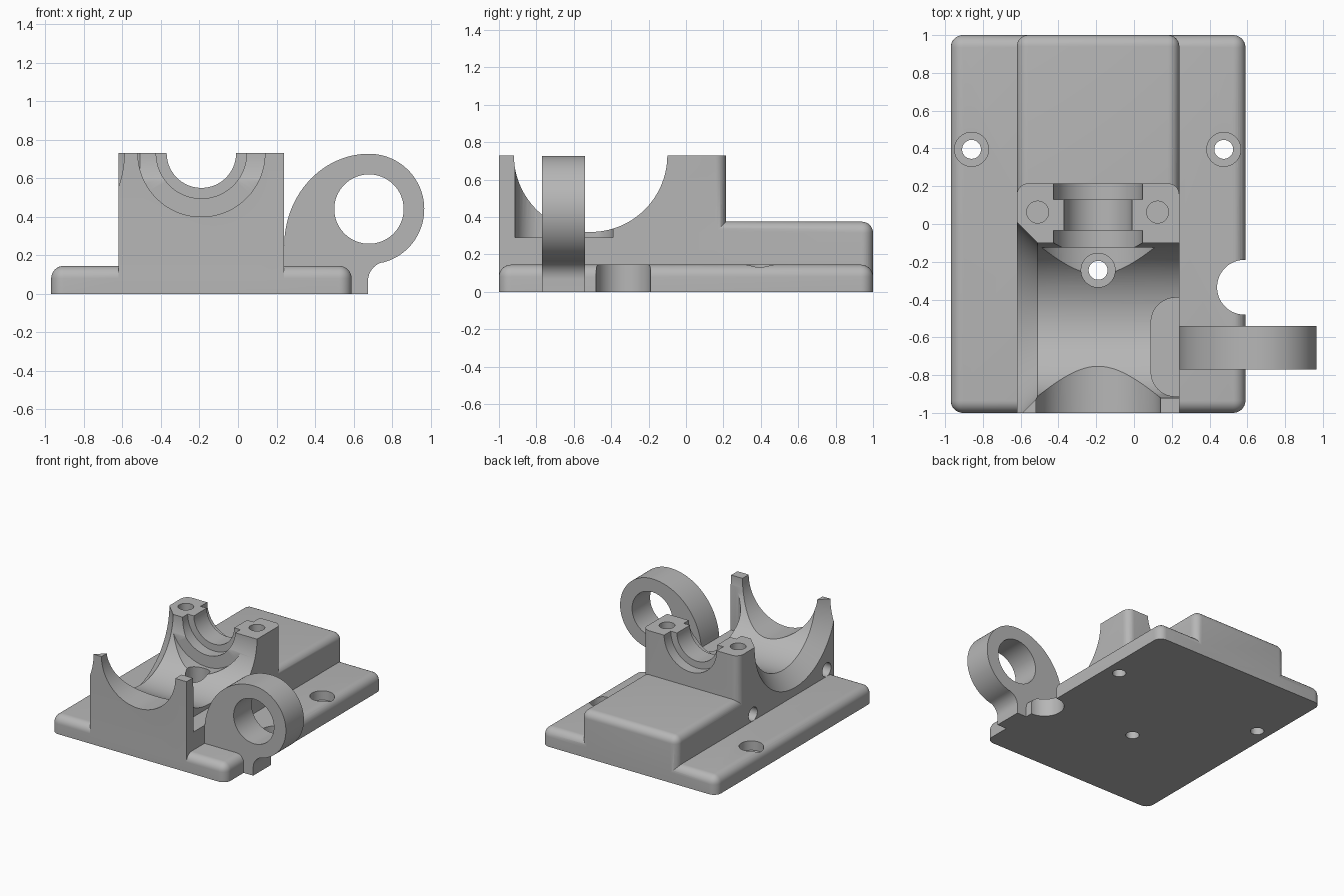
import bpy
import bmesh
from math import cos, sin, pi, radians
from mathutils import Vector

cube = bpy.data.objects.get("Cube")
if cube:
    bpy.data.objects.remove(cube, do_unlink=True)

grey = bpy.data.materials.new("plain_grey")
grey.use_nodes = True
grey.diffuse_color = (0.47, 0.47, 0.47, 1)
grey.node_tree.nodes["Principled BSDF"].inputs["Base Color"].default_value = (0.47, 0.47, 0.47, 1)


def finish(name, bm):
    bmesh.ops.recalc_face_normals(bm, faces=bm.faces[:])
    mesh = bpy.data.meshes.new(name)
    bm.to_mesh(mesh)
    bm.free()
    mesh.materials.append(grey)
    obj = bpy.data.objects.new(name, mesh)
    bpy.context.collection.objects.link(obj)
    return obj


def box(name, lo, hi, radius=0, rule=None):
    """Box whose edges picked by rule(midpoint fraction, direction) are rounded."""
    bm = bmesh.new()
    bmesh.ops.create_cube(bm, size=1)
    lo, hi = Vector(lo), Vector(hi)
    picked = []
    if rule:
        for e in bm.edges:
            a, b = (v.co for v in e.verts)
            if rule((a + b) / 2, b - a):
                picked.append(e)
    for v in bm.verts:
        v.co = Vector(l + (c + 0.5) * (h - l) for l, h, c in zip(lo, hi, v.co))
    if picked:
        bmesh.ops.bevel(bm, geom=picked, offset=radius, segments=8,
                        profile=0.5, affect='EDGES', clamp_overlap=True)
    return finish(name, bm)


def lathe(name, centre, axis, profile, sides=96):
    """Closed turned solid; profile lists (position on axis, radius)."""
    bm = bmesh.new()
    i = "xyz".index(axis)
    rings = []
    for t, r in profile:
        ring = []
        for k in range(sides):
            a = 2 * pi * (k + 0.5) / sides
            p = Vector(centre)
            p[i] = t
            p[(i + 1) % 3] += r * cos(a)
            p[(i + 2) % 3] += r * sin(a)
            ring.append(bm.verts.new(p))
        rings.append(ring)
    for a, b in zip(rings, rings[1:]):
        for k in range(sides):
            n = (k + 1) % sides
            bm.faces.new((a[k], a[n], b[n], b[k]))
    bm.faces.new(rings[0])
    bm.faces.new(rings[-1])
    return finish(name, bm)


def boolean(target, tool, operation):
    mod = target.modifiers.new("join_or_cut", 'BOOLEAN')
    mod.operation = operation
    mod.solver = 'EXACT'
    mod.object = tool
    bpy.context.view_layer.objects.active = target
    with bpy.context.temp_override(object=target, active_object=target):
        bpy.ops.object.modifier_apply(modifier=mod.name)
    bpy.data.objects.remove(tool, do_unlink=True)


def arc(cx, cz, rx, rz, start, end, n):
    angles = [radians(start + (end - start) * k / n) for k in range(n + 1)]
    return [(cx + rx * cos(a), cz + rz * sin(a)) for a in angles]


def vertical(d):
    return abs(d.z) > 0.5


# Base plate, raised rear slab and tall bearing block
body = box("bearing_mount", (-0.97, -1, 0), (0.59, 1, 0.145), 0.065,
           lambda m, d: vertical(d) or m.z > 0.4)
slab = box("rear_slab", (-0.62, 0, 0), (0.24, 1, 0.375), 0.06,
           lambda m, d: m.y > -0.4 and (vertical(d) and m.y > 0 or m.z > 0.4))
block = box("bearing_block", (-0.62, -1, 0), (0.24, 0.215, 0.73), 0.06,
            lambda m, d: vertical(d) and m.y > 0)
boolean(body, slab, 'UNION')
boolean(body, block, 'UNION')

# Crosswise trough with a flared end, then the stepped lengthwise seat
cutters = [
    lathe("trough", (0, -0.51, 0.73), 'x',
          [(-0.64, 0.54), (-0.51, 0.41), (0.4, 0.41)], 128),
    lathe("stepped_seat", (-0.19, 0, 0.73), 'y',
          [(-1.1, 0.33), (-0.125, 0.33), (-0.125, 0.235), (-0.035, 0.235),
           (-0.035, 0.18), (0.13, 0.18), (0.13, 0.235), (0.3, 0.235)]),
    # Round-cornered side pocket and edge notch
    box("side_pocket", (0.09, -0.913, 0.29), (0.4, -0.39, 0.9), 0.13,
        lambda m, d: vertical(d) and m.x < 0),
    lathe("edge_notch", (0.585, -0.335, 0), 'z', [(-0.1, 0.145), (0.3, 0.145)]),
]

# Counterbored mounting holes
for x, y, floor, top in ((-0.86, 0.395, 0.07, 0.25), (0.475, 0.395, 0.07, 0.25),
                         (-0.19, -0.245, 0.15, 0.6)):
    cutters.append(lathe("mounting_hole", (x, y, 0), 'z',
                         [(-0.1, 0.05), (floor, 0.05), (floor, 0.09), (top, 0.09)], 48))

# Blind bolt holes on top and on the flared side
for x in (-0.51, 0.125):
    cutters.append(lathe("cap_bolt_hole", (x, 0.063, 0), 'z', [(0.4, 0.058), (0.9, 0.058)], 48))
for y in (0.03, -0.91):
    cutters.append(lathe("side_bolt_hole", (0, y, 0.2), 'x', [(-0.75, 0.055), (-0.45, 0.055)], 48))

for cutter in cutters:
    boolean(body, cutter, 'DIFFERENCE')

# Side lug with its eye
outline = [(0.22, 0), (0.22, 0.25)]
outline += arc(0.68, 0.25, 0.44, 0.477, 180, 91, 32)
outline += arc(0.68, 0.44, 0.287, 0.287, 90, -75.7, 56)
outline += arc(0.775, 0.067, 0.1, 0.1, 104, 180, 12)
outline += [(0.675, 0)]
bm = bmesh.new()
face = bm.faces.new([bm.verts.new((x, -0.77, z)) for x, z in outline])
swept = bmesh.ops.extrude_face_region(bm, geom=[face])["geom"]
bmesh.ops.translate(bm, vec=(0, 0.23, 0),
                    verts=[v for v in swept if isinstance(v, bmesh.types.BMVert)])
lug = finish("side_lug", bm)
boolean(lug, lathe("lug_eye", (0.68, 0, 0.44), 'y', [(-1, 0.18), (-0.3, 0.18)]), 'DIFFERENCE')

# Smooth curved faces, keep machined edges sharp
for obj in (body, lug):
    bpy.ops.object.select_all(action='DESELECT')
    obj.select_set(True)
    bpy.context.view_layer.objects.active = obj
    bpy.ops.object.shade_smooth_by_angle(angle=radians(25))
